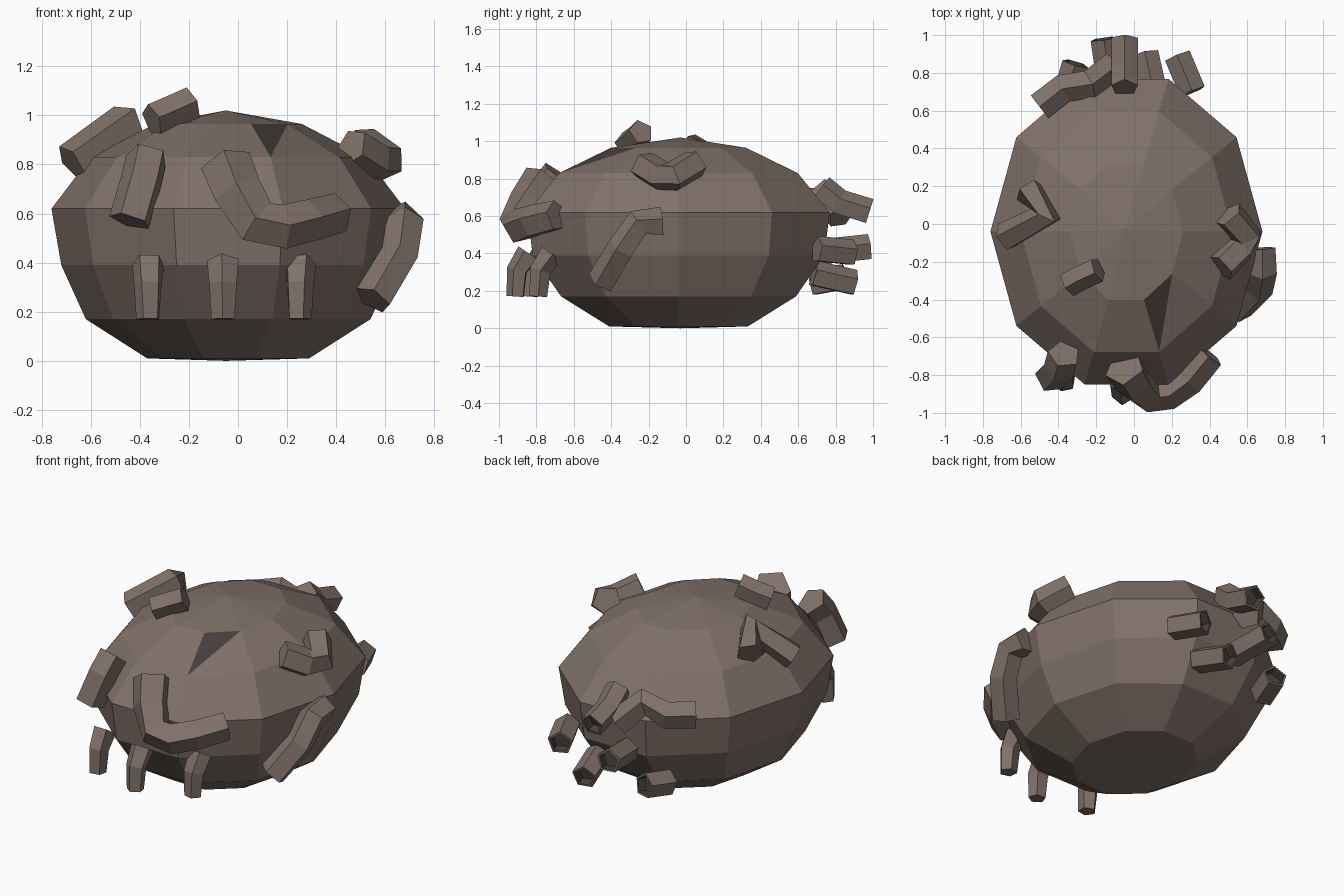
import bpy, bmesh, math
from mathutils import Vector

if "Cube" in bpy.data.objects:
    bpy.data.objects.remove(bpy.data.objects["Cube"])


def material(name, rgb):
    m = bpy.data.materials.new(name)
    m.diffuse_color = (*rgb, 1)
    m.use_nodes = True
    m.node_tree.nodes["Principled BSDF"].inputs["Base Color"].default_value = m.diffuse_color
    return m


BROWN = material("brown", (0.215, 0.167, 0.141))
DARK = material("dark_inside", (0.06, 0.05, 0.045))


def finish(bm, name):
    me = bpy.data.meshes.new(name)
    me.materials.append(BROWN)
    me.materials.append(DARK)
    bm.to_mesh(me)
    bm.free()
    ob = bpy.data.objects.new(name, me)
    bpy.context.collection.objects.link(ob)
    return ob


def bridge(bm, a, b, mat=0):
    n = len(a)
    for i in range(n):
        bm.faces.new((a[i], a[(i + 1) % n], b[(i + 1) % n], b[i])).material_index = mat


def tube(name, pts, r0, r1=None, hollow=False):
    """Five-sided bent tube, optionally with a recessed hole at its far end."""
    r1 = r0 if r1 is None else r1
    pts = [Vector(p) for p in pts]
    last = len(pts) - 1
    bm = bmesh.new()
    rings = []

    def ring(c, side, up, r):
        return [bm.verts.new(c + side * r * math.cos(a) + up * r * math.sin(a))
                for a in [math.radians(90 + 72 * k) for k in range(5)]]

    for i, p in enumerate(pts):
        d = (pts[min(i + 1, last)] - pts[max(i - 1, 0)]).normalized()
        out = Vector((p.x, p.y, (p.z - 0.5) * 1.5))      # ridge faces away from the body
        if hollow or abs(out.normalized().dot(d)) > 0.8:
            out = Vector((0, 0, 1))
        side = d.cross(out).normalized()
        up = side.cross(d).normalized()
        rings.append(ring(p, side, up, r0 + (r1 - r0) * i / last))
    for a, b in zip(rings, rings[1:]):
        bridge(bm, a, b)
    bm.faces.new(rings[0])
    if hollow:
        rim = ring(pts[-1], side, up, r1 * 0.82)
        deep = ring(pts[-1] - d * 0.05, side, up, r1 * 0.78)
        bridge(bm, rings[-1], rim)
        bridge(bm, rim, deep, 1)
        bm.faces.new(deep).material_index = 1
    else:
        bm.faces.new(rings[-1])
    bmesh.ops.recalc_face_normals(bm, faces=bm.faces)
    return finish(bm, name)


# Body: ten-sided stacked rings (z, half width, half depth)
levels = [(0.01, 0.33, 0.39), (0.17, 0.58, 0.66), (0.39, 0.68, 0.82),
          (0.62, 0.72, 0.85), (0.83, 0.56, 0.67), (0.965, 0.30, 0.38)]
bm = bmesh.new()
stack = []
for z, rx, ry in levels:
    stack.append([bm.verts.new((-0.04 + rx * math.cos(k * math.tau / 10),
                                -0.04 + ry * math.sin(k * math.tau / 10), z))
                  for k in range(10)])
for a, b in zip(stack, stack[1:]):
    bridge(bm, a, b)
for loop, z in ((stack[0], 0.0), (stack[-1], 1.02)):
    tip = bm.verts.new((-0.05, -0.03, z))
    for i in range(10):
        bm.faces.new((loop[i], loop[(i + 1) % 10], tip))
bmesh.ops.recalc_face_normals(bm, faces=bm.faces)

# One dark triangle on the upper front of the body
a, b, c = stack[5][8], stack[5][9], stack[4][8]
quad = next(f for f in bm.faces if all(v in f.verts for v in (a, b, c)))
bmesh.utils.face_split(quad, b, c)
dark = next(f for f in bm.faces if len(f.verts) == 3 and all(v in f.verts for v in (a, b, c)))
dark.material_index = 1
finish(bm, "body")

# Three short tapered legs under the front
for i, (x, y) in enumerate(((-0.365, -0.83), (-0.06, -0.90), (0.25, -0.78))):
    tube(f"front_leg_{i + 1}", [(x, y + 0.06, 0.40), (x, y, 0.31), (x, y - 0.01, 0.17)], 0.068, 0.05)

# Bent lumps lying on the surface
tube("front_curl", [(-0.05, -0.76, 0.80), (0.00, -0.84, 0.68), (0.08, -0.90, 0.56),
                    (0.18, -0.89, 0.545), (0.29, -0.82, 0.57), (0.40, -0.69, 0.60)], 0.11, 0.085)
tube("front_left_lump", [(-0.37, -0.69, 0.83), (-0.39, -0.76, 0.74), (-0.44, -0.81, 0.57)], 0.088)
tube("left_shoulder_lump", [(-0.68, -0.07, 0.81), (-0.46, 0.05, 0.97), (-0.56, 0.18, 0.89)], 0.08)
tube("top_lump", [(-0.35, -0.32, 0.98), (-0.28, -0.28, 1.01), (-0.19, -0.24, 1.05)], 0.07)
tube("right_shoulder_lump", [(0.46, -0.23, 0.87), (0.56, -0.13, 0.81), (0.60, -0.07, 0.81),
                             (0.50, 0.05, 0.88)], 0.085)
tube("right_side_lump", [(0.55, -0.45, 0.25), (0.66, -0.34, 0.43), (0.68, -0.25, 0.56),
                         (0.67, -0.13, 0.57)], 0.08)
tube("back_lump", [(-0.12, 0.83, 0.60), (-0.24, 0.74, 0.72), (-0.37, 0.72, 0.67),
                   (-0.50, 0.62, 0.67)], 0.08)

# Open pipes sticking out of the back
pipes = [[(0.31, 0.70, 0.42), (0.23, 0.89, 0.40)],
         [(-0.05, 0.72, 0.75), (-0.05, 0.82, 0.67), (-0.05, 0.98, 0.62)],
         [(0.11, 0.68, 0.29), (0.06, 0.90, 0.24)],
         [(-0.12, 0.70, 0.40), (-0.16, 0.98, 0.43)],
         [(-0.36, 0.68, 0.24), (-0.31, 0.85, 0.27)]]
for i, path in enumerate(pipes):
    tube(f"back_pipe_{i + 1}", path, 0.074, hollow=True)
